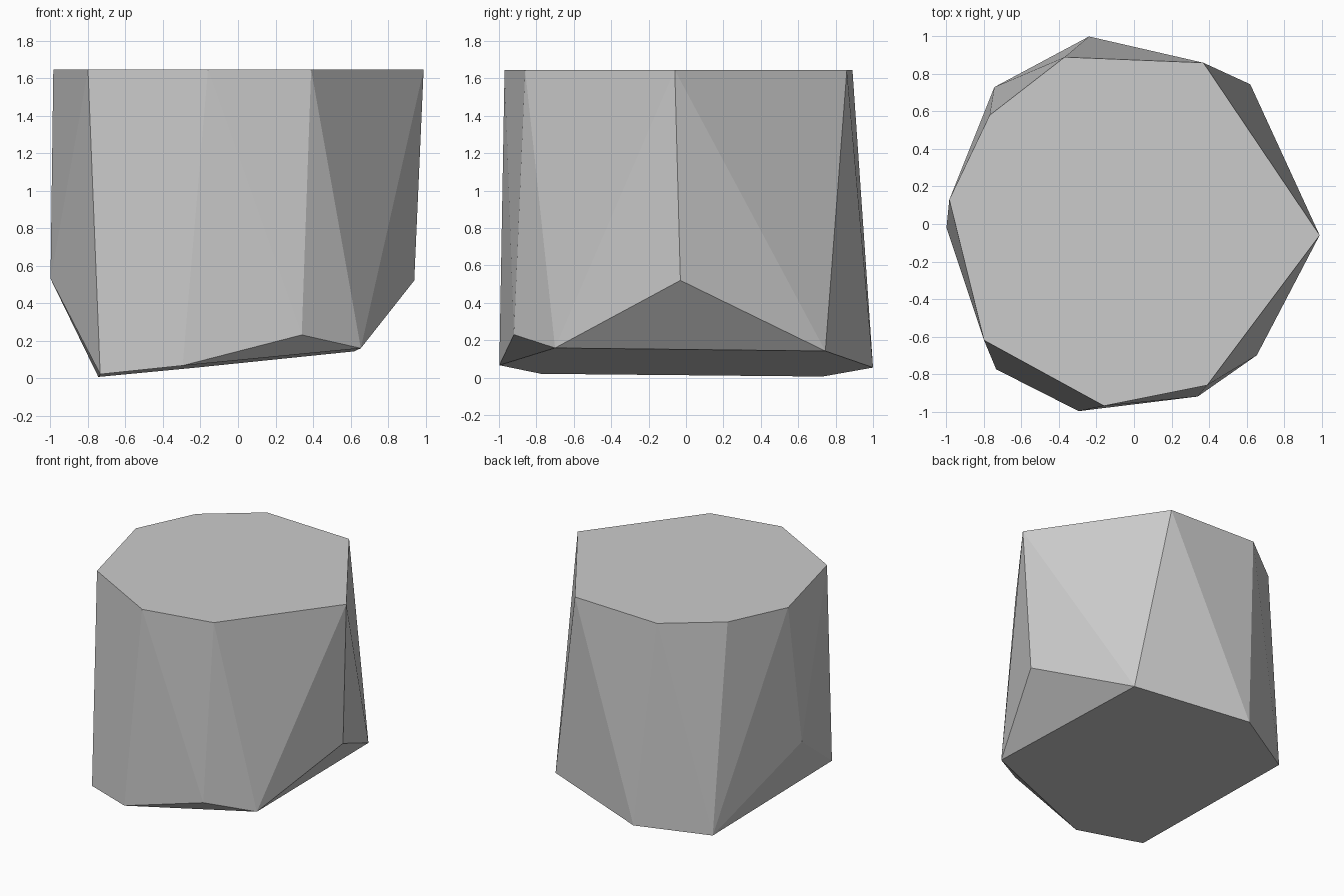
import bpy
import bmesh
import math

default = bpy.data.objects.get("Cube")
if default:
    bpy.data.objects.remove(default, do_unlink=True)

TOP = 1.645

# Flat top outline
top_ring = [(0.99, -0.06), (0.37, 0.86), (-0.37, 0.89), (-0.77, 0.58),
            (-0.985, 0.13), (-0.80, -0.62), (-0.16, -0.97), (0.39, -0.86)]

# Outline of the gently tilted base
base_ring = [(0.62, 0.745), (-0.24, 1.0), (-0.745, 0.73),
             (-0.735, -0.775), (-0.295, -0.998), (0.655, -0.70)]

# Corners raised above the base, forming the chipped lower edge
chips = [(0.94, -0.03, 0.52), (-1.0, -0.02, 0.53), (0.34, -0.92, 0.23)]


def base_height(x, y):
    return 0.087 + 0.1 * x - 0.009 * y


def grey_material(name, value):
    mat = bpy.data.materials.new(name)
    mat.use_nodes = True
    colour = (value, value, value, 1)
    mat.diffuse_color = colour
    mat.node_tree.nodes["Principled BSDF"].inputs["Base Color"].default_value = colour
    return mat


# Faceted stone wrapped around the three sets of corners
bm = bmesh.new()
corners = [(x, y, TOP) for x, y in top_ring]
corners += [(x, y, base_height(x, y)) for x, y in base_ring]
corners += chips
for corner in corners:
    bm.verts.new(corner)
bmesh.ops.convex_hull(bm, input=bm.verts[:])

# Merge the triangles of the flat top and base
bmesh.ops.dissolve_limit(bm, angle_limit=math.radians(0.3),
                         verts=bm.verts[:], edges=bm.edges[:])
bmesh.ops.recalc_face_normals(bm, faces=bm.faces[:])

mesh = bpy.data.meshes.new("stone_block")
bm.to_mesh(mesh)
bm.free()
mesh.materials.append(grey_material("stone grey", 0.6))
stone = bpy.data.objects.new("stone_block", mesh)
bpy.context.collection.objects.link(stone)
